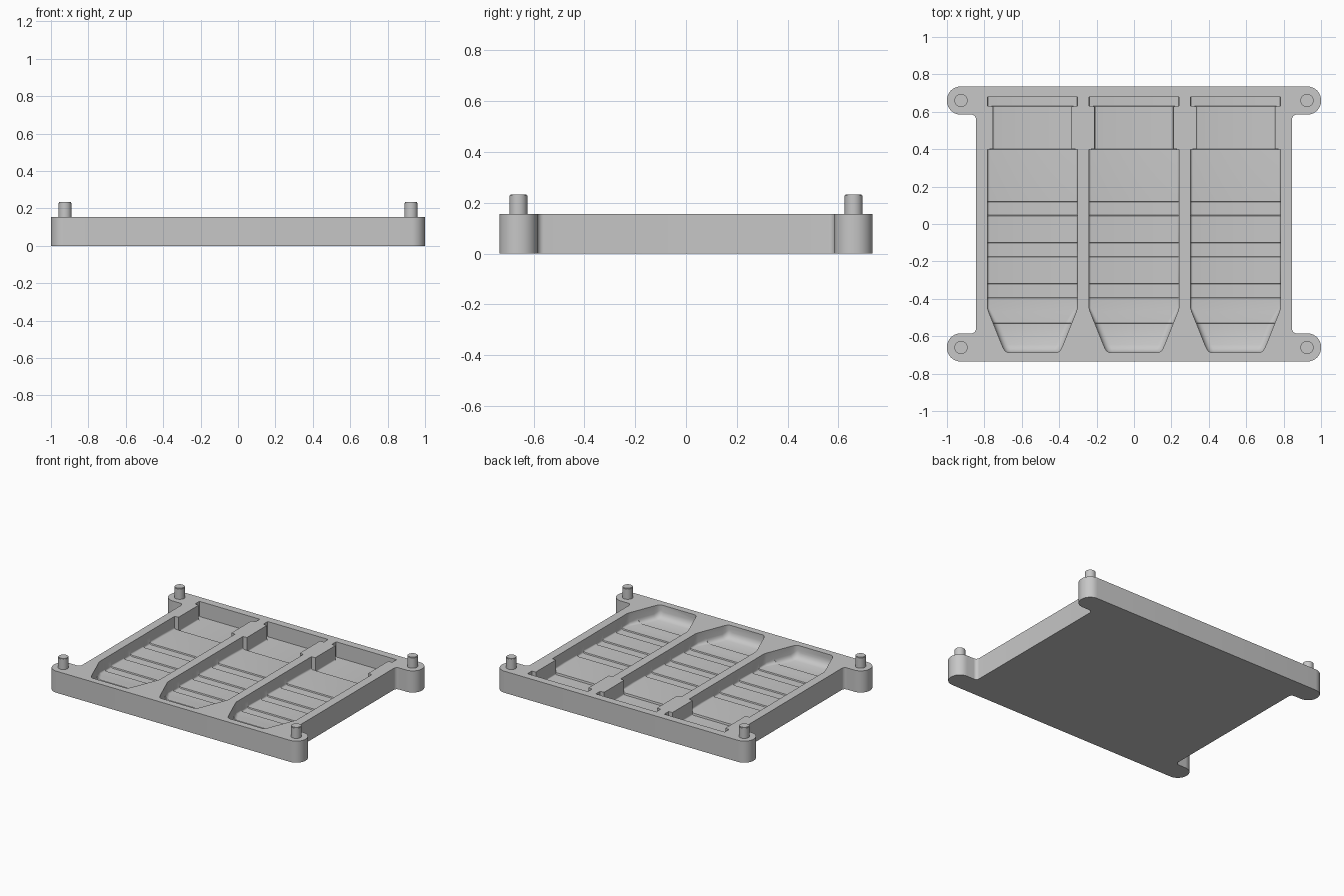
import bpy, bmesh, math
from mathutils import Vector

cube = bpy.data.objects.get("Cube")
if cube:
    bpy.data.objects.remove(cube, do_unlink=True)

TOP = 0.155
grey = bpy.data.materials.new("plain grey")
grey.use_nodes = True
colour = (0.57, 0.57, 0.57, 1)
grey.diffuse_color = colour
grey.node_tree.nodes["Principled BSDF"].inputs["Base Color"].default_value = colour


def make_object(name, bm):
    bmesh.ops.recalc_face_normals(bm, faces=bm.faces)
    mesh = bpy.data.meshes.new(name)
    bm.to_mesh(mesh)
    bm.free()
    obj = bpy.data.objects.new(name, mesh)
    bpy.context.collection.objects.link(obj)
    mesh.materials.append(grey)
    return obj


def rounded_outline(corners, steps=8):
    """Replace each right-angled corner (x, y, radius) with an arc."""
    pts = []
    for i, (x, y, r) in enumerate(corners):
        p = Vector((x, y))
        a = (Vector(corners[i - 1][:2]) - p).normalized()
        b = (Vector(corners[(i + 1) % len(corners)][:2]) - p).normalized()
        centre = p + (a + b) * r
        for k in range(steps + 1):
            t = math.pi / 2 * k / steps
            pts.append(centre - b * r * math.cos(t) - a * r * math.sin(t))
    return pts


# Base plate with four rounded ears
quarter = [(0.845, 0.585, 0.025), (1, 0.585, 0.072), (1, 0.735, 0.072)]
corners = quarter + [(-x, y, r) for x, y, r in reversed(quarter)]
corners += [(-x, -y, r) for x, y, r in corners]
bm = bmesh.new()
base = bm.faces.new([bm.verts.new((p.x, p.y, 0)) for p in rounded_outline(corners)])
ext = bmesh.ops.extrude_face_region(bm, geom=[base])
bmesh.ops.translate(bm, vec=(0, 0, TOP),
                    verts=[v for v in ext["geom"] if isinstance(v, bmesh.types.BMVert)])
plate = make_object("base_plate", bm)

# Pocket stations along y: y, half width, floor height, floor fillet
FLOOR, BAND, NECK = 0.068, 0.06, 0.05
stations = [(0.68, 0.24, 0.046, 0.005), (0.631, 0.24, 0.046, 0.005),
            (0.629, 0.21, NECK, 0.008), (0.401, 0.21, NECK, 0.008),
            (0.399, 0.24, FLOOR - 0.004, 0.012), (0.26, 0.24, FLOOR, 0.012)]
for y in (0.118, -0.102, -0.322):
    stations += [(y + 0.003, 0.24, FLOOR, 0.012), (y, 0.24, BAND, 0.012),
                 (y - 0.071, 0.24, BAND, 0.012), (y - 0.074, 0.24, FLOOR, 0.012)]
stations += [(-0.45, 0.24, FLOOR, 0.012), (-0.47, 0.234, FLOOR, 0.02),
             (-0.528, 0.211, FLOOR, 0.035), (-0.532, 0.209, FLOOR - 0.006, 0.035),
             (-0.645, 0.164, FLOOR - 0.006, 0.035), (-0.667, 0.154, FLOOR + 0.004, 0.035),
             (-0.68, 0.145, FLOOR + 0.018, 0.03), (-0.687, 0.132, FLOOR + 0.04, 0.02)]


def pocket_section(y, half, floor, r):
    right = [(half, TOP + 0.05)]
    for k in range(5):
        t = math.pi / 2 * k / 4
        right.append((half - r + r * math.cos(t), floor + r - r * math.sin(t)))
    return [(x, y, z) for x, z in right + [(-x, z) for x, z in reversed(right)]]


# Three stepped pockets cut into the plate
for number, cx in enumerate((-0.543, 0, 0.543)):
    bm = bmesh.new()
    rings = [[bm.verts.new((x + cx, y, z)) for x, y, z in pocket_section(*s)]
             for s in stations]
    for a, b in zip(rings, rings[1:]):
        for i in range(len(a)):
            j = (i + 1) % len(a)
            bm.faces.new((a[i], a[j], b[j], b[i]))
    bm.faces.new(rings[0])
    bm.faces.new(rings[-1])
    cutter = make_object(f"pocket_cutter_{number + 1}", bm)
    cutter.hide_render = True
    cut = plate.modifiers.new(f"pocket_{number + 1}", 'BOOLEAN')
    cut.operation = 'DIFFERENCE'
    cut.solver = 'EXACT'
    cut.object = cutter

# Bake the cuts and drop the cutters
bpy.context.view_layer.update()
cut_mesh = bpy.data.meshes.new_from_object(
    plate.evaluated_get(bpy.context.evaluated_depsgraph_get()))
plate.modifiers.clear()
plate.data = cut_mesh
for obj in [o for o in bpy.data.objects if o.name.startswith("pocket_cutter")]:
    bpy.data.objects.remove(obj, do_unlink=True)
parts = [plate]

# Locating pins with softened tips
for side, sx in (("left", 1), ("right", -1)):
    for end, sy in (("front", -1), ("back", 1)):
        bm = bmesh.new()
        bmesh.ops.create_cone(bm, cap_ends=True, segments=32, radius1=0.035,
                              radius2=0.035, depth=0.1)
        rim = [e for e in bm.edges if all(v.co.z > 0 for v in e.verts)]
        bmesh.ops.bevel(bm, geom=rim, offset=0.004, segments=2, affect='EDGES')
        pin = make_object(f"{end}_{side}_pin", bm)
        pin.location = (sx * 0.925, sy * 0.66, 0.183)
        parts.append(pin)

for obj in bpy.context.selected_objects:
    obj.select_set(False)
for obj in parts:
    obj.select_set(True)
bpy.context.view_layer.objects.active = plate
bpy.ops.object.shade_smooth_by_angle(angle=math.radians(30))
